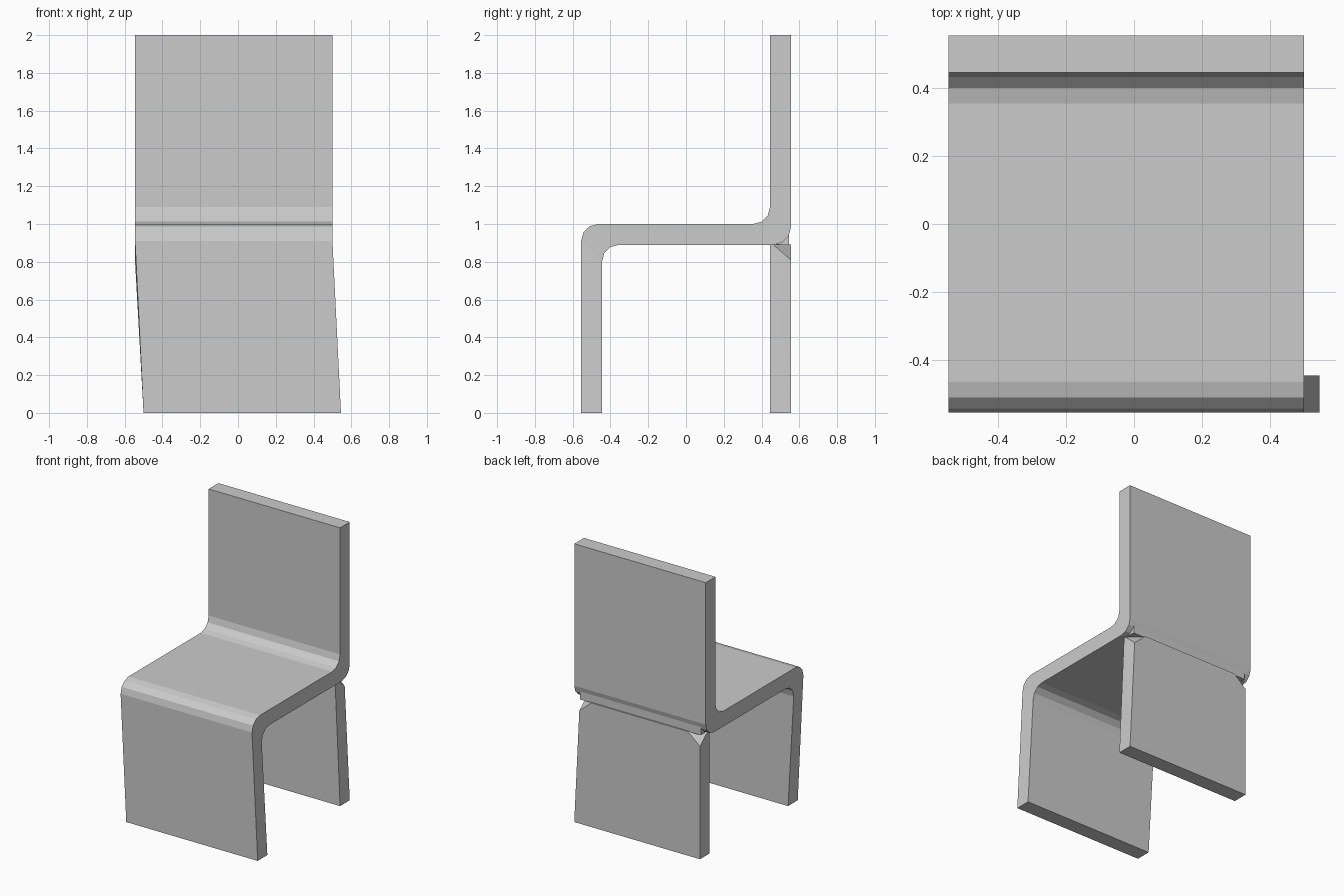
import bpy, bmesh
from math import cos, sin, radians

cube = bpy.data.objects.get("Cube")
if cube:
    bpy.data.objects.remove(cube, do_unlink=True)

grey = bpy.data.materials.new("light grey")
grey.use_nodes = True
grey.diffuse_color = (0.6, 0.6, 0.6, 1)
grey.node_tree.nodes["Principled BSDF"].inputs["Base Color"].default_value = (0.6, 0.6, 0.6, 1)


def finish(name, bm):
    bmesh.ops.recalc_face_normals(bm, faces=bm.faces)
    mesh = bpy.data.meshes.new(name)
    bm.to_mesh(mesh)
    bm.free()
    mesh.materials.append(grey)
    obj = bpy.data.objects.new(name, mesh)
    bpy.context.collection.objects.link(obj)
    return obj


def arc(cy, cz, start, end, steps=3, r=0.09):
    angles = [radians(start + (end - start) * i / steps) for i in range(steps + 1)]
    return [(cy + r * cos(a), cz + r * sin(a)) for a in angles]


def hull(name, points):
    bm = bmesh.new()
    verts = [bm.verts.new(p) for p in points]
    bmesh.ops.convex_hull(bm, input=verts)
    bmesh.ops.dissolve_limit(bm, angle_limit=radians(1), verts=bm.verts, edges=bm.edges)
    return finish(name, bm)


# Bent slab: backrest, seat and slanted front leg
upper = [(0.445, 2)] + arc(0.355, 1.09, 0, -90) + arc(-0.465, 0.91, 90, 180) + [(-0.555, 0)]
lower = [(0.555, 2)] + arc(0.465, 0.98, 0, -90) + arc(-0.355, 0.80, 90, 180) + [(-0.445, 0)]
bm = bmesh.new()
rings = []
for a, b in zip(upper, lower):
    slant = 0.045 if a[1] == 0 else 0
    rings.append([bm.verts.new((x + slant, y, z))
                  for x, (y, z) in ((-0.545, a), (0.5, a), (0.5, b), (-0.545, b))])
for r, s in zip(rings, rings[1:]):
    for i in range(4):
        j = (i + 1) % 4
        bm.faces.new((r[i], r[j], s[j], s[i]))
bm.faces.new(rings[0])
bm.faces.new(rings[-1])
finish("seat_slab", bm)

# Back leg with clipped upper rear corners
points = []
for side, foot, top in ((-1, -0.5, -0.5), (1, 0.5, 0.46)):
    points += [(foot, 0.445, 0), (foot, 0.555, 0), (top, 0.445, 0.892),
               (top, 0.46, 0.892), (top, 0.555, 0.81), (top - side * 0.095, 0.555, 0.892)]
hull("back_leg", points)

# Joining strip between the back leg and the curved slab
hull("joint_strip", [(x, y, z) for x in (-0.5, 0.46)
                     for y, z in ((0.47, 0.892), (0.546, 0.888), (0.546, 0.96), (0.47, 0.96))])
